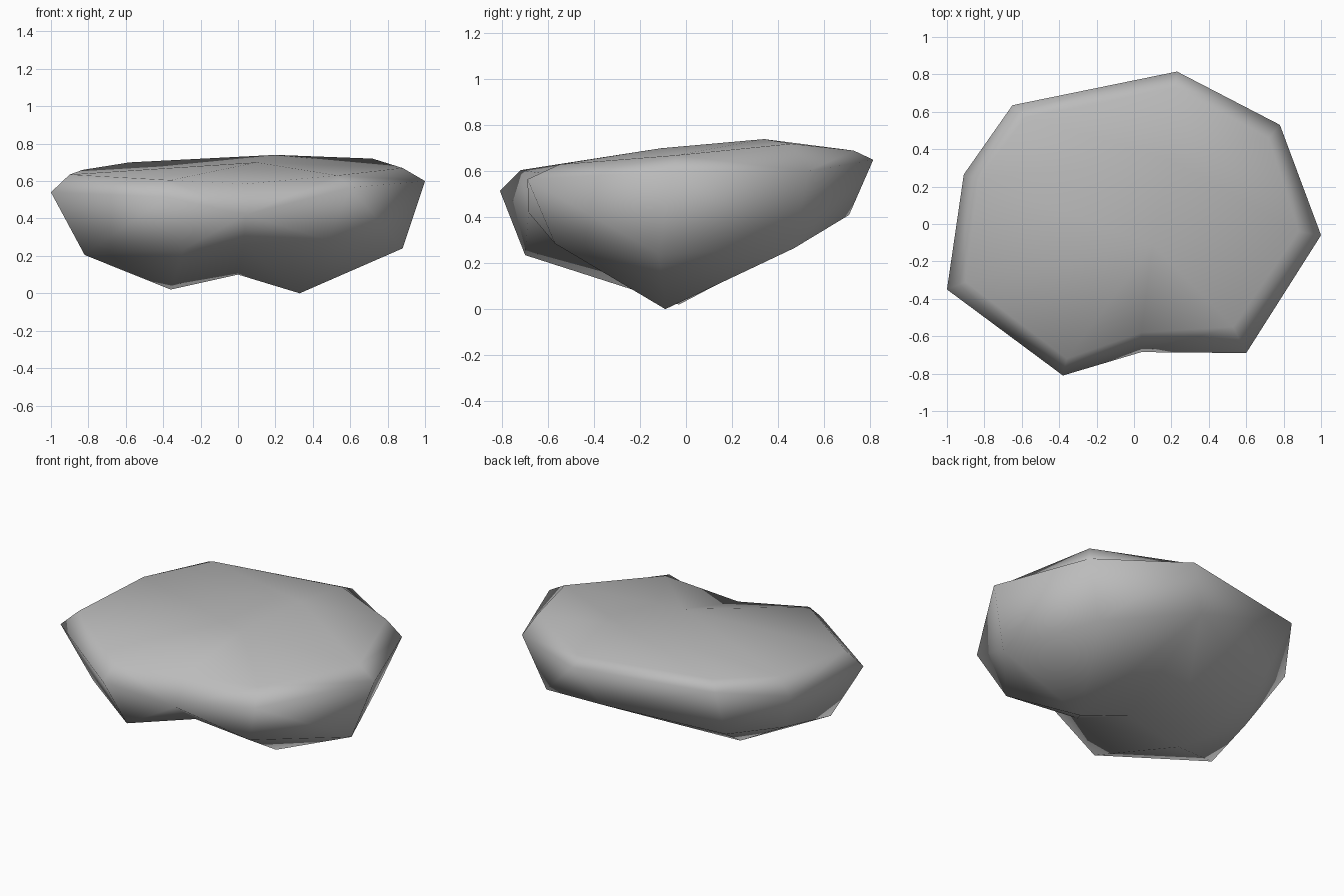
import bpy, bmesh

if "Cube" in bpy.data.objects:
    bpy.data.objects.remove(bpy.data.objects["Cube"])

# Three rings of nine corners, running round the rock from the left side
RIM_TOP = [(-.90, -.31, .635), (-.83, .24, .66), (-.58, .57, .70), (.22, .73, .69), (.72, .46, .72),
           (.88, -.04, .67), (.53, -.55, .63), (.04, -.58, .585), (-.36, -.72, .605)]
GIRTH = [(-1, -.35, .54), (-.91, .265, .56), (-.65, .635, .655), (.23, .815, .65), (.78, .53, .60),
         (1, -.06, .60), (.60, -.69, .565), (.04, -.685, .42), (-.38, -.81, .515)]
UNDERSIDE = [(-.82, -.28, .205), (-.76, .09, .26), (-.58, .43, .295), (.09, .71, .41), (.65, .47, .265),
             (.88, -.12, .24), (.48, -.57, .285), (.03, -.47, .26), (-.29, -.70, .235)]

bm = bmesh.new()
top, girth, low = [[bm.verts.new(p) for p in ring] for ring in (RIM_TOP, GIRTH, UNDERSIDE)]


def fan(centre, ring, indices):
    """Triangles from one corner to consecutive corners of a ring."""
    for i in indices:
        bm.faces.new((centre, ring[i], ring[(i + 1) % 9]))


# Sides
for upper, lower in ((top, girth), (girth, low)):
    for i in range(9):
        j = (i + 1) % 9
        bm.faces.new((upper[i], upper[j], lower[j], lower[i]))

# Gently domed top
front_top = bm.verts.new((.10, -.11, .70))
back_top = bm.verts.new((.20, .34, .74))
fan(back_top, top, (1, 2, 3, 4))
fan(front_top, top, (5, 6, 7, 8, 0))
bm.faces.new((front_top, back_top, top[1]))
bm.faces.new((front_top, back_top, top[5]))

# Two blunt feet with a shallow groove between them
left_foot = bm.verts.new((-.36, -.03, .02))
right_foot = bm.verts.new((.33, -.09, 0))
groove = bm.verts.new((0, -.05, .10))
fan(left_foot, low, (7, 8, 0, 1, 2))
fan(right_foot, low, (3, 4, 5, 6))
for ring_vert in (low[3], low[7]):
    bm.faces.new((left_foot, groove, ring_vert))
    bm.faces.new((groove, right_foot, ring_vert))

bmesh.ops.triangulate(bm, faces=bm.faces[:])
bmesh.ops.recalc_face_normals(bm, faces=bm.faces[:])
for face in bm.faces:
    face.smooth = True

mesh = bpy.data.meshes.new("rock")
bm.to_mesh(mesh)
bm.free()
rock = bpy.data.objects.new("rock", mesh)
bpy.context.collection.objects.link(rock)

# Stone colour
stone = bpy.data.materials.new("grey stone")
stone.diffuse_color = (.5, .5, .5, 1)
stone.use_nodes = True
stone.node_tree.nodes["Principled BSDF"].inputs["Base Color"].default_value = stone.diffuse_color
mesh.materials.append(stone)
